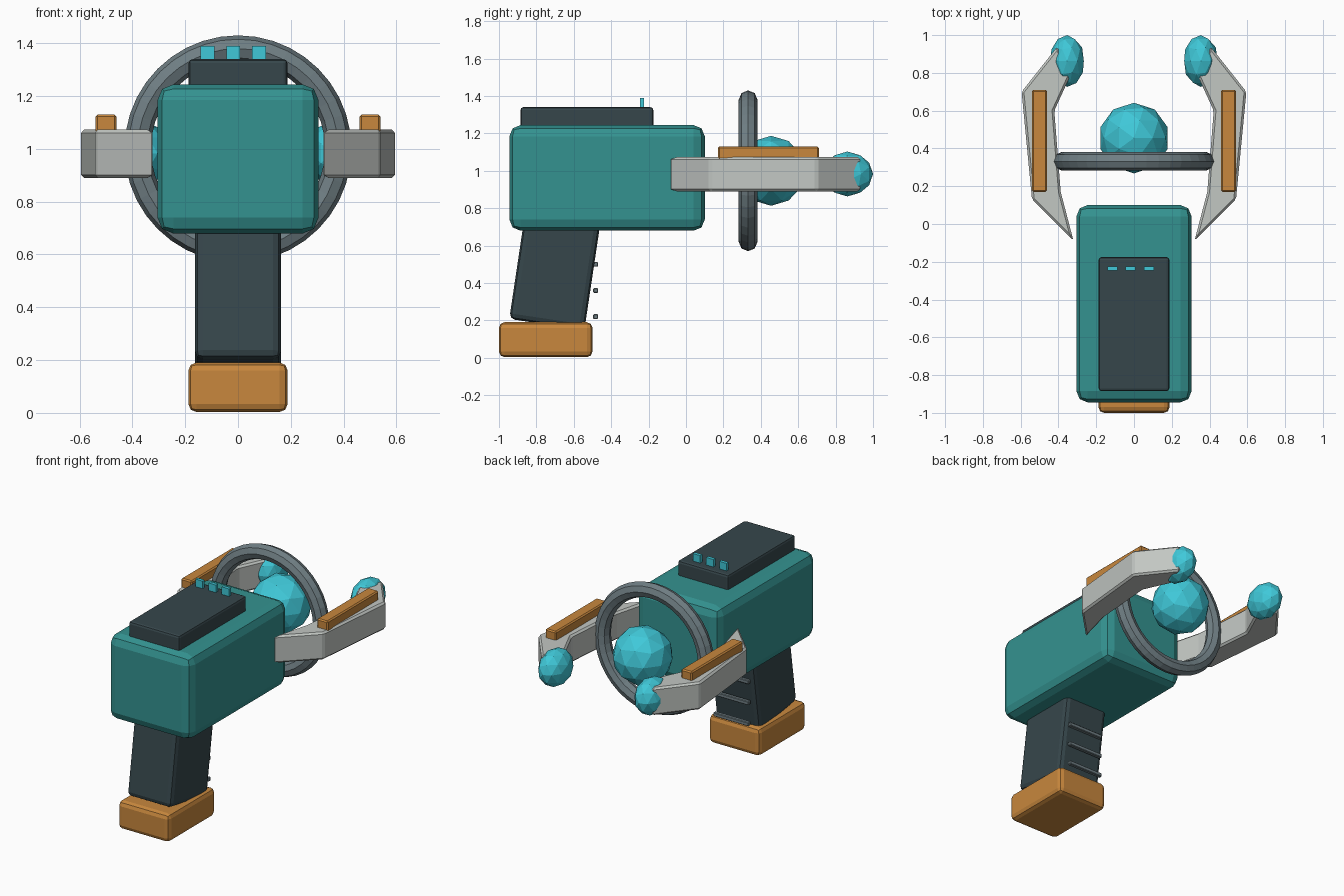
import bpy, bmesh, math
from mathutils import Matrix

if "Cube" in bpy.data.objects:
    bpy.data.objects.remove(bpy.data.objects["Cube"])


def material(name, rgb):
    m = bpy.data.materials.new(name)
    m.diffuse_color = (*rgb, 1)
    m.use_nodes = True
    m.node_tree.nodes["Principled BSDF"].inputs["Base Color"].default_value = m.diffuse_color
    return m


TEAL = material("teal", (0.034, 0.29, 0.28))
ORANGE = material("orange", (0.58, 0.245, 0.047))
SLATE = material("dark slate", (0.037, 0.062, 0.071))
STEEL = material("steel grey", (0.16, 0.21, 0.23))
PALE = material("pale grey", (0.54, 0.57, 0.545))
CYAN = material("cyan", (0.05, 0.58, 0.69))


def finish(name, bm, mat, bevel=0, segments=2):
    """Turn a bmesh into a flat-shaded object with an optional edge bevel."""
    bmesh.ops.recalc_face_normals(bm, faces=bm.faces)
    me = bpy.data.meshes.new(name)
    bm.to_mesh(me)
    bm.free()
    me.materials.append(mat)
    ob = bpy.data.objects.new(name, me)
    bpy.context.collection.objects.link(ob)
    if bevel:
        mod = ob.modifiers.new("bevel", "BEVEL")
        mod.width, mod.segments = bevel, segments
        mod.limit_method = "ANGLE"
        mod.angle_limit = math.radians(25)
    return ob


def box(name, center, size, mat, bevel=0, segments=2, tilt=0):
    bm = bmesh.new()
    bmesh.ops.create_cube(bm, size=1)
    bmesh.ops.transform(bm, matrix=Matrix.Diagonal((*size, 1)), verts=bm.verts)
    ob = finish(name, bm, mat, bevel, segments)
    ob.location = center
    ob.rotation_euler.x = math.radians(tilt)
    return ob


def ball(name, center, radii, mat, tilt=0):
    bm = bmesh.new()
    bmesh.ops.create_icosphere(bm, subdivisions=2, radius=1)
    m = (Matrix.Translation(center) @ Matrix.Diagonal((*radii, 1))
         @ Matrix.Rotation(math.radians(tilt), 4, "X"))
    bmesh.ops.transform(bm, matrix=m, verts=bm.verts)
    return finish(name, bm, mat)


# Body, top panel, slanted grip and base
box("body", (0, -0.422, 0.962), (0.61, 1.045, 0.565), TEAL, 0.06)
box("top_panel", (0, -0.53, 1.28), (0.374, 0.71, 0.12), SLATE, 0.015)
box("grip", (0, -0.702, 0.46), (0.326, 0.406, 0.57), SLATE, 0.03, tilt=-8.5)
box("grip_base", (0, -0.75, 0.097), (0.376, 0.5, 0.187), ORANGE, 0.03)

# Indicator lights on the panel
for i, x in enumerate((-0.115, -0.018, 0.079)):
    box(f"indicator_light_{i + 1}", (x, -0.235, 1.36), (0.053, 0.022, 0.06), CYAN)

# Ridges behind the grip
for i in range(3):
    box(f"grip_ridge_{i + 1}", (0, -0.483, 0.22 + 0.14 * i), (0.26, 0.026, 0.026), STEEL, 0.004, 1)

# Ring and glowing core
bpy.ops.mesh.primitive_torus_add(
    major_radius=0.38, minor_radius=0.05, major_segments=40, minor_segments=8,
    location=(0, 0.332, 1.0), rotation=(math.pi / 2, 0, 0))
ring = bpy.context.object
ring.name = "ring"
ring.data.materials.append(STEEL)
ball("core", (0, 0.455, 1.0), (0.187, 0.187, 0.187), CYAN)

# Claw arms with rails and tips, one on each side
ARM = [(0.32, -0.09), (0.54, 0.13), (0.595, 0.70), (0.405, 0.94),
       (0.335, 0.79), (0.422, 0.60), (0.388, 0.17)]
for side, s in (("left", -1), ("right", 1)):
    bm = bmesh.new()
    face = bm.faces.new([bm.verts.new((s * x, y, 0.89)) for x, y in ARM])
    top = bmesh.ops.extrude_face_region(bm, geom=[face])["geom"]
    bmesh.ops.translate(bm, vec=(0, 0, 0.183),
                        verts=[v for v in top if isinstance(v, bmesh.types.BMVert)])
    finish(f"arm_{side}", bm, PALE, 0.012, 1)
    box(f"arm_rail_{side}", (s * 0.5, 0.44, 1.095), (0.08, 0.54, 0.07), ORANGE, 0.008, 1)
    ball(f"arm_tip_{side}", (s * 0.354, 0.863, 0.983), (0.093, 0.137, 0.12), CYAN, 90)
